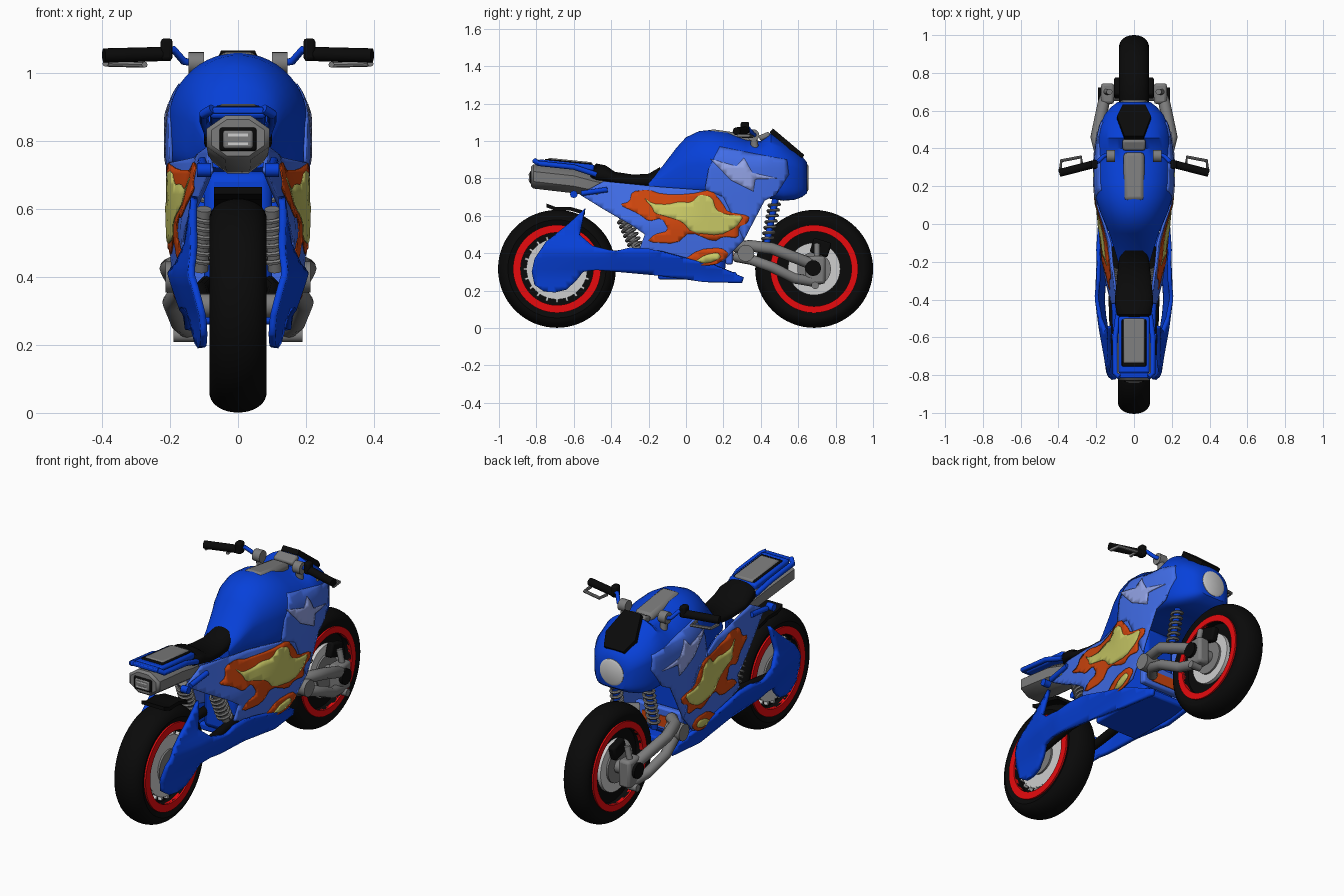
import bpy, bmesh, math
from mathutils import Vector, Matrix

old = bpy.data.objects.get("Cube")
if old:
    bpy.data.objects.remove(old, do_unlink=True)


def paint(name, r, g, b):
    m = bpy.data.materials.new(name)
    m.use_nodes = True
    m.diffuse_color = (r, g, b, 1)
    m.node_tree.nodes["Principled BSDF"].inputs["Base Color"].default_value = (r, g, b, 1)
    return m


BLUE = paint("deep blue", .002, .052, .7)
PANEL = paint("panel blue", .055, .16, .84)
BLACK = paint("rubber black", .003, .003, .003)
RED = paint("rim red", .8, .003, .004)
ORANGE = paint("flame orange", .62, .06, .004)
YELLOW = paint("flame yellow", .58, .58, .13)
GREY = paint("metal grey", .2, .2, .2)
LIGHT = paint("light grey", .62, .62, .62)
BOLT = paint("pale blue", .3, .38, .82)


def add(name, bm, mat, mirror=False, bevel=0, thick=0):
    """Turn a bmesh into an object with modifiers and smooth shading."""
    me = bpy.data.meshes.new(name)
    bm.to_mesh(me)
    bm.free()
    me.materials.append(mat)
    ob = bpy.data.objects.new(name, me)
    bpy.context.collection.objects.link(ob)
    for o in bpy.context.selected_objects:
        o.select_set(False)
    ob.select_set(True)
    bpy.context.view_layer.objects.active = ob
    bpy.ops.object.shade_smooth_by_angle(angle=math.radians(40))
    if thick:
        m = ob.modifiers.new("Thickness", 'SOLIDIFY')
        m.thickness, m.offset = thick, -1
    if bevel:
        m = ob.modifiers.new("Bevel", 'BEVEL')
        m.width, m.segments = bevel, 2
    if mirror:
        m = ob.modifiers.new("Mirror", 'MIRROR')
        m.use_mirror_merge = False
    return ob


def skin(name, rings, mat, caps=True, loop=False, **kw):
    """Bridge a list of point rings into a surface."""
    bm = bmesh.new()
    vs = [[bm.verts.new(p) for p in ring] for ring in rings]
    pairs = list(zip(vs, vs[1:])) + ([(vs[-1], vs[0])] if loop else [])
    for a, b in pairs:
        n = len(a)
        for i in range(n):
            bm.faces.new((a[i], a[(i + 1) % n], b[(i + 1) % n], b[i]))
    if caps and not loop:
        bm.faces.new(vs[0])
        bm.faces.new(vs[-1])
    bmesh.ops.recalc_face_normals(bm, faces=bm.faces)
    return add(name, bm, mat, **kw)


def tube(name, pts, r, mat, n=12, **kw):
    pts = [Vector(p) for p in pts]
    rings = []
    for i, p in enumerate(pts):
        q = (pts[min(i + 1, len(pts) - 1)] - pts[max(i - 1, 0)]).to_track_quat('Z', 'Y')
        rings.append([p + q @ Vector((r * math.cos(t), r * math.sin(t), 0))
                      for t in (math.tau * k / n for k in range(n))])
    return skin(name, rings, mat, **kw)


def box(name, loc, size, mat, rx=0, bevel=.01, mirror=False):
    bm = bmesh.new()
    mx = Matrix.Translation(loc) @ Matrix.Rotation(rx, 4, 'X') @ Matrix.Diagonal((*size, 1))
    bmesh.ops.create_cube(bm, size=1, matrix=mx)
    return add(name, bm, mat, bevel=bevel, mirror=mirror)


def lathe(name, y, z, profile, mat, n=64, **kw):
    """Spin (x, radius) pairs about an axle along x."""
    return skin(name, [[(x, y + r * math.cos(t), z + r * math.sin(t))
                        for t in (math.tau * k / n for k in range(n))] for x, r in profile], mat, **kw)


def loft(name, rows, mat, p=.35, n=48, **kw):
    """Rows are (y, half width, bottom, middle, top): round above, boxy below."""
    rings = []
    for y, w, zb, zc, zt in rows:
        ring = []
        for k in range(n):
            t = math.tau * (k + .5) / n
            c, s = math.cos(t), math.sin(t)
            e = 1 if s > 0 else p
            ring.append((math.copysign(abs(c) ** e * w, c), y,
                         zc + (zt - zc) * s if s > 0 else zc - (zc - zb) * abs(s) ** e))
        rings.append(ring)
    return skin(name, rings, mat, **kw)


def lerp(table, t, col=1):
    for a, b in zip(table, table[1:]):
        if t <= b[0]:
            f = max(0, (t - a[0]) / (b[0] - a[0]))
            return a[col] + (b[col] - a[col]) * f
    return table[-1][col]


def sheet(name, pts, xf, off, mat, thick=.004, rounds=0):
    """A side plate drawn as a (y, z) outline and bent onto x = xf(y, z)."""
    for _ in range(rounds):
        pts = [(a[0] + (b[0] - a[0]) * f, a[1] + (b[1] - a[1]) * f)
               for a, b in zip(pts, pts[1:] + pts[:1]) for f in (.2, .8)]
    bm = bmesh.new()
    f = bm.faces.new([bm.verts.new((0, y, z)) for y, z in pts])
    f.normal_update()
    if f.normal.x < 0:
        f.normal_flip()
    for axis, lo, hi in (((0, 1, 0), -.9, .7), ((0, 0, 1), .15, 1.1)):
        k = lo + .0137
        while k < hi:
            bmesh.ops.bisect_plane(bm, geom=bm.verts[:] + bm.edges[:] + bm.faces[:],
                                   plane_co=Vector(axis) * k, plane_no=axis)
            k += .03
    bmesh.ops.triangulate(bm, faces=bm.faces[:])
    for v in bm.verts:
        v.co.x = xf(v.co.y, v.co.z) + off
    return add(name, bm, mat, thick=thick, mirror=True)


# Tank and nose fairing
BODY = [(-.2, .085, .72, .76, .80), (-.13, .105, .72, .80, .86), (-.05, .13, .71, .84, .965),
        (0, .153, .71, .85, 1.02), (.07, .182, .71, .86, 1.053), (.14, .203, .71, .86, 1.06),
        (.22, .209, .7, .86, 1.05), (.32, .209, .7, .86, 1.01), (.4, .203, .7, .86, 1.0),
        (.455, .195, .69, .86, 1.045), (.52, .182, .68, .86, 1.0), (.58, .155, .685, .85, .955),
        (.62, .12, .7, .83, .92), (.647, .085, .72, .81, .885)]
loft("tank_and_nose", BODY, BLUE)

# Side fairings follow the tank, then taper towards the tail and lean in under the seat
SIDE = [(-.58, .105), (-.4, .14), (-.2, .172), (0, .188), (.07, .195)] + [(r[0], r[1]) for r in BODY[5:]]
DROP = [(.3, .86), (.4, .92), (.5, .96), (.75, 1)]


def side_x(y, z):
    zc, zt = (lerp(BODY, max(y, .07), c) for c in (3, 4))
    w = lerp(SIDE, y) * (1 - 1.5 * min(1, max(0, (.1 - y) / .2)) * max(0, z - .56))
    return w * (lerp(DROP, z) if z < zc else math.sqrt(max(.05, 1 - ((z - zc) / (zt - zc)) ** 2)))


sheet("lower_side_panel", [(-.57, .715), (-.44, .785), (-.14, .755), (.125, .735), (.26, .68), (.31, .47),
      (.26, .42), (.2, .355), (.07, .335), (-.25, .42), (-.22, .5), (-.3, .555), (-.44, .635)],
      side_x, .002, PANEL, .012)
sheet("upper_side_panel", [(.18, .97), (.38, .93), (.54, .9), (.55, .82), (.48, .71), (.42, .68), (.31, .47),
      (.2, .7), (.1, .74), (.12, .85)], side_x, .004, PANEL, .01)
sheet("flame_outer", [(-.36, .66), (-.3, .675), (-.29, .73), (-.2, .74), (-.13, .715), (.02, .715), (.135, .74),
      (.2, .66), (.22, .62), (.34, .6), (.33, .56), (.28, .54), (.28, .48), (.2, .49), (.15, .46), (.02, .515),
      (-.05, .45), (-.21, .46), (-.17, .5), (-.09, .52), (-.13, .59), (-.2, .57), (-.25, .61)],
      side_x, .0075, ORANGE, rounds=1)
sheet("flame_inner", [(-.23, .7), (-.18, .665), (-.1, .66), (-.04, .675), (.03, .67), (.07, .715), (.14, .7),
      (.16, .63), (.22, .605), (.31, .6), (.27, .54), (.18, .495), (.03, .51), (-.02, .57), (-.1, .595),
      (-.17, .615), (-.18, .645)], side_x, .0105, YELLOW, rounds=1)
sheet("small_flame_outer", [(-.04, .345), (.07, .42), (.19, .43), (.235, .39), (.15, .33)],
      side_x, .0075, ORANGE, rounds=1)
sheet("small_flame_inner", [(.04, .35), (.1, .39), (.17, .405), (.19, .375), (.12, .345)],
      side_x, .0105, YELLOW, rounds=1)
sheet("tail_flash", [(-.55, .718), (-.48, .74), (-.47, .715)], side_x, .005, YELLOW)
sheet("lightning_bolt", [(.13, .905), (.27, .865), (.31, .91), (.355, .83), (.49, .8), (.37, .795), (.36, .73),
      (.24, .79)], side_x, .0085, BOLT)

# Belly blades that sweep back over the rear wheel
OUT = [(-.82, .13), (-.7, .147), (-.55, .172), (-.4, .19), (-.2, .182), (.1, .185), (.31, .15)]
LEAN = [(.18, .8), (.28, .87), (.36, 1.02), (.41, 1.1), (.5, .94), (.64, .8)]
sheet("belly_blade", [(.31, .27), (.3, .24), (.1, .245), (-.15, .28), (-.48, .31), (-.55, .3), (-.59, .25),
      (-.64, .205), (-.7, .19), (-.76, .195), (-.81, .23), (-.825, .3), (-.81, .37), (-.75, .46), (-.62, .565),
      (-.54, .64), (-.57, .5), (-.5, .44), (-.38, .41), (-.3, .43), (-.2, .425), (0, .37), (.15, .335)],
      lambda y, z: lerp(OUT, y) * lerp(LEAN, z), 0, BLUE, .02)
box("belly_floor", (0, .06, .28), (.27, .42, .04), BLUE)
box("engine_block", (0, .02, .5), (.2, .38, .42), BLUE, bevel=.03)
box("chin_panel", (0, .23, .4), (.28, .04, .12), PANEL, bevel=.01)
box("chin_flame", (0, .252, .39), (.18, .006, .06), ORANGE, bevel=0)
tube("swingarm", [(.1, -.69, .32), (.11, -.4, .36), (.09, -.12, .38)], .025, BLACK, mirror=True)

# Wheels
for label, y, w, rotor, inner in (("rear", -.69, .086, .163, .194), ("front", .685, .08, .14, .2)):
    z = .316
    arc = [(-w * math.cos(a), .24 + .075 * math.sin(a) ** .75) for a in (math.pi * i / 16 for i in range(1, 16))]
    lathe(label + "_tyre", y, z, [(-.8 * w, .225)] + arc + [(.8 * w, .225)], BLACK, caps=False)
    lathe(label + "_rim", y, z, [(-.88 * w, .232), (-.88 * w, inner), (.88 * w, inner), (.88 * w, .232)],
          BLACK, caps=False)
    lathe(label + "_rim_ring", y, z, [(.7 * w, .235), (.96 * w, .235), (.96 * w, inner), (.7 * w, inner)],
          RED, loop=True, mirror=True)
    lathe(label + "_wheel_web", y, z, [(-.035, .204), (.035, .204)], BLACK)
    lathe(label + "_brake_disc", y, z, [(-.055, rotor), (.055, rotor)], LIGHT)
    lathe(label + "_hub_ring", y, z, [(-.065, .09), (.065, .09)], GREY, n=32)
    lathe(label + "_axle", y, z, [(-.11, .035), (.11, .035)], GREY, n=24)
for i in range(20):
    a = math.tau * i / 20
    box(f"rear_disc_tooth_{i}", (0, -.69 + .168 * math.cos(a), .316 + .168 * math.sin(a)),
        (.112, .024, .012), LIGHT, rx=a, bevel=0)
skin("rear_mudguard", [[(-.07, y, z - .02), (.07, y, z - .02), (.07, y, z), (-.07, y, z)]
                       for y, z in ((-.745, .665), (-.7, .648), (-.62, .648), (-.54, .625))], BLACK)

# Front suspension arms and hub carrier
tube("upper_front_arm", [(.1, .27, .43), (.17, .34, .44), (.2, .46, .425), (.17, .6, .37), (.15, .69, .335)],
     .031, GREY, mirror=True)
tube("lower_front_arm", [(.1, .27, .38), (.17, .35, .365), (.195, .46, .325), (.17, .58, .265), (.145, .7, .245)],
     .028, GREY, mirror=True)
box("hub_carrier", (.14, .69, .31), (.07, .11, .15), GREY, mirror=True, bevel=.015)
tube("hub_cap", [(.17, .68, .32), (.19, .68, .32)], .042, BLACK, n=20, mirror=True)
tube("arm_pivot", [(.12, .32, .4), (.213, .32, .4)], .045, GREY, n=20, mirror=True)
box("brake_caliper", (.085, .72, .43), (.04, .1, .08), BLACK, rx=-.3, mirror=True)
tube("steering_link", [(.15, .7, .36), (.13, .7, .45)], .016, GREY, mirror=True)
tube("lower_ball_joint", [(.13, .69, .228), (.19, .69, .228)], .02, GREY, mirror=True)


def shock(name, a, b, r, turns, mat):
    """A damper rod wrapped in a coil spring."""
    a, b = Vector(a), Vector(b)
    q = (b - a).to_track_quat('Z', 'Y')
    n = turns * 14
    coil = [a.lerp(b, .1 + .8 * i / n) + q @ Vector((r * math.cos(i * math.tau / 14), r * math.sin(i * math.tau / 14), 0))
            for i in range(n + 1)]
    tube(name + "_damper", [a, b], r * .65, mat, mirror=True)
    tube(name + "_spring", coil, .008, GREY, n=6, mirror=True)


shock("front_shock", (.11, .43, .44), (.1, .48, .7), .028, 7, BLUE)
shock("rear_shock", (.11, -.26, .42), (.1, -.34, .6), .035, 6, GREY)

# Seat and tail
loft("seat", [(-.51, .06, .8, .83, .85), (-.48, .09, .79, .83, .88), (-.43, .1, .785, .82, .87),
              (-.38, .1, .775, .8, .835), (-.28, .09, .76, .79, .82), (-.2, .08, .76, .79, .825),
              (-.14, .07, .77, .8, .86)], BLACK, p=.5, n=32)
loft("tail_housing", [(-.828, .085, .752, .81, .868), (-.815, .1, .74, .81, .88), (-.6, .095, .715, .785, .86),
                      (-.5, .08, .7, .76, .83), (-.42, .06, .72, .75, .8)], GREY, p=1, n=8)
box("tail_deck", (0, -.64, .87), (.165, .3, .035), BLUE, rx=-.1)
box("tail_recess", (0, -.63, .882), (.13, .25, .022), BLACK, rx=-.1, bevel=.005)
box("tail_plate", (0, -.62, .886), (.115, .24, .024), GREY, rx=-.1)
tube("tail_rail", [(.075, -.81, .895), (.1, -.79, .88), (.1, -.6, .86), (.085, -.48, .82)], .014, BLUE, mirror=True)
box("tail_end_bar", (0, -.8, .89), (.15, .03, .02), BLUE, bevel=.005)
box("tail_lamp_frame", (0, -.825, .805), (.11, .02, .07), BLACK, bevel=.008)
box("tail_lamp_body", (0, -.832, .805), (.09, .016, .055), GREY)
for k in (-.013, .013):
    box("tail_lamp_strip", (0, -.84, .805 + k), (.06, .006, .008), LIGHT, bevel=0)
tube("rear_indicator", [(.08, -.6, .715), (.12, -.6, .715)], .02, BLUE, mirror=True)
tube("tail_strut", [(.1, -.56, .72), (.105, -.42, .74)], .014, BLUE, mirror=True)

# Nose, screen and controls
lamp = [[(r * math.cos(t), y, .803 + r * math.sin(t)) for t in (math.tau * k / 40 for k in range(40))]
        for y, r in ((.63, .072), (.65, .072), (.656, .06))]
skin("headlight", lamp, LIGHT)
screen = Matrix.Translation((0, .54, .985)) @ Matrix.Rotation(-.7, 4, 'X')
skin("windscreen", [[screen @ Vector((x, y, h)) for x, y in
                     ((-.05, -.11), (.05, -.11), (.09, .03), (.06, .11), (-.06, .11), (-.09, .03))]
                    for h in (-.014, .014)], BLACK)
box("tank_plate", (0, .25, 1.022), (.11, .26, .05), GREY, rx=-.14, bevel=.02)
box("gauge", (0, .42, 1.025), (.12, .06, .03), GREY, rx=.4)
tube("bar_clamp", [(.1, .36, 1.03), (.145, .36, 1.03)], .032, GREY, n=20, mirror=True)
tube("clamp_post", [(.12, .37, .95), (.12, .36, 1.03)], .02, GREY, mirror=True)
tube("handlebar", [(.13, .37, 1.03), (.16, .36, 1.035), (.19, .33, 1.07), (.22, .32, 1.06)], .011, BLUE, mirror=True)
tube("grip", [(.2, .32, 1.057), (.395, .27, 1.052)], .021, BLACK, n=16, mirror=True)
box("switch_box", (.21, .315, 1.07), (.035, .045, .065), BLACK, mirror=True)
tube("lever_guard", [(.275, .3, 1.025), (.28, .355, 1.025), (.385, .335, 1.028), (.39, .275, 1.028)],
     .009, GREY, n=8, mirror=True)
